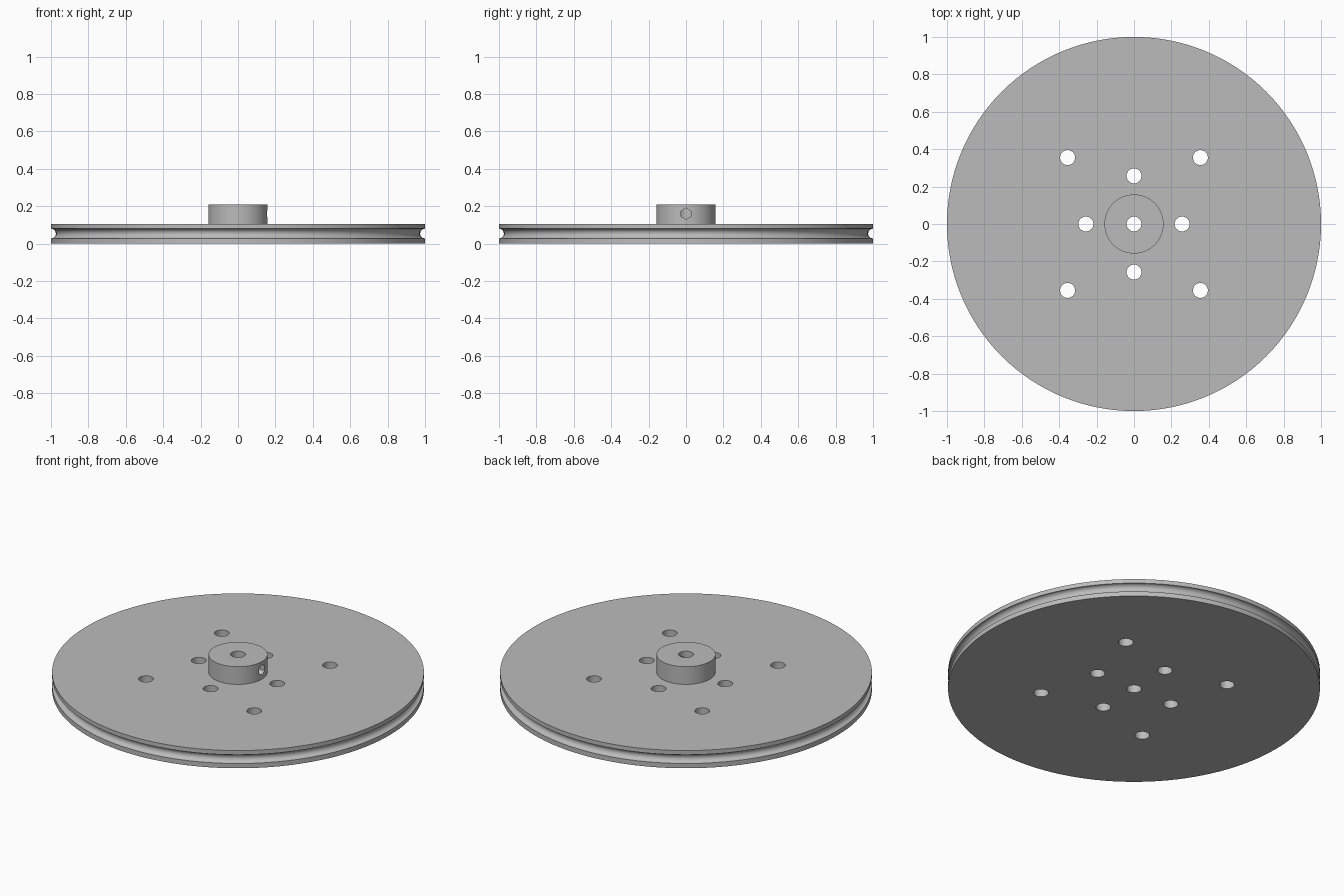
import bpy, bmesh
from math import sin, cos, pi, radians
from mathutils import Matrix, Vector

cube = bpy.data.objects.get("Cube")
if cube:
    bpy.data.objects.remove(cube)

SEGMENTS = 128
DISC_TOP, HUB_TOP = 0.105, 0.21
HUB_R, HOLE_R = 0.158, 0.04
GROOVE_Z, GROOVE_R = 0.054, 0.026

grey = bpy.data.materials.new("grey metal")
grey.use_nodes = True
colour = (0.5, 0.5, 0.5, 1)
grey.diffuse_color = colour
grey.node_tree.nodes["Principled BSDF"].inputs["Base Color"].default_value = colour


def make_object(name, bm):
    bmesh.ops.recalc_face_normals(bm, faces=bm.faces)
    mesh = bpy.data.meshes.new(name)
    bm.to_mesh(mesh)
    bm.free()
    mesh.materials.append(grey)
    obj = bpy.data.objects.new(name, mesh)
    bpy.context.collection.objects.link(obj)
    return obj


def lathe(name, profile):
    """Revolve an (r, z) outline, capping its first and last rings."""
    bm = bmesh.new()
    rings = [[bm.verts.new((r * cos(2 * pi * i / SEGMENTS), r * sin(2 * pi * i / SEGMENTS), z))
              for i in range(SEGMENTS)] for r, z in profile]
    for a, b in zip(rings, rings[1:]):
        for i in range(SEGMENTS):
            j = (i + 1) % SEGMENTS
            bm.faces.new((a[i], a[j], b[j], b[i]))
    bm.faces.new(rings[0])
    bm.faces.new(rings[-1])
    return make_object(name, bm)


def drill(target, matrix, radius, depth, sides):
    """Cut a cylindrical hole and discard the cutter."""
    bm = bmesh.new()
    bmesh.ops.create_cone(bm, cap_ends=True, segments=sides, radius1=radius,
                          radius2=radius, depth=depth, matrix=matrix)
    cutter = make_object("hole_cutter", bm)
    cutter.hide_render = True
    mod = target.modifiers.new("hole", "BOOLEAN")
    mod.operation, mod.solver, mod.object = "DIFFERENCE", "EXACT", cutter
    bpy.ops.object.modifier_apply(modifier=mod.name)
    bpy.data.objects.remove(cutter)


# Grooved disc with raised hub
groove = [(1 - GROOVE_R * sin(pi * k / 16), GROOVE_Z - GROOVE_R * cos(pi * k / 16))
          for k in range(17)]
profile = [(1, 0), *groove, (1, DISC_TOP), (HUB_R, DISC_TOP), (HUB_R, HUB_TOP)]
pulley = lathe("pulley_wheel", profile)
bpy.ops.object.select_all(action="DESELECT")
bpy.context.view_layer.objects.active = pulley
pulley.select_set(True)

# Shaft bore, inner ring of holes and outer diagonal holes
centres = [Vector((0, 0, 0))]
for i in range(4):
    turn = Matrix.Rotation(i * pi / 2, 3, "Z")
    centres += [turn @ Vector((0.257, 0, 0)), turn @ Vector((0.355, 0.355, 0))]
for c in centres:
    drill(pulley, Matrix.Translation(c), HOLE_R, 1, 32)

# Set screw hole through one side of the hub into the bore
side = Matrix.Translation((0.12, 0, 0.16)) @ Matrix.Rotation(pi / 2, 4, "Y")
drill(pulley, side @ Matrix.Rotation(pi / 2, 4, "Z"), 0.03, 0.22, 6)

bpy.ops.object.shade_smooth_by_angle(angle=radians(30))
